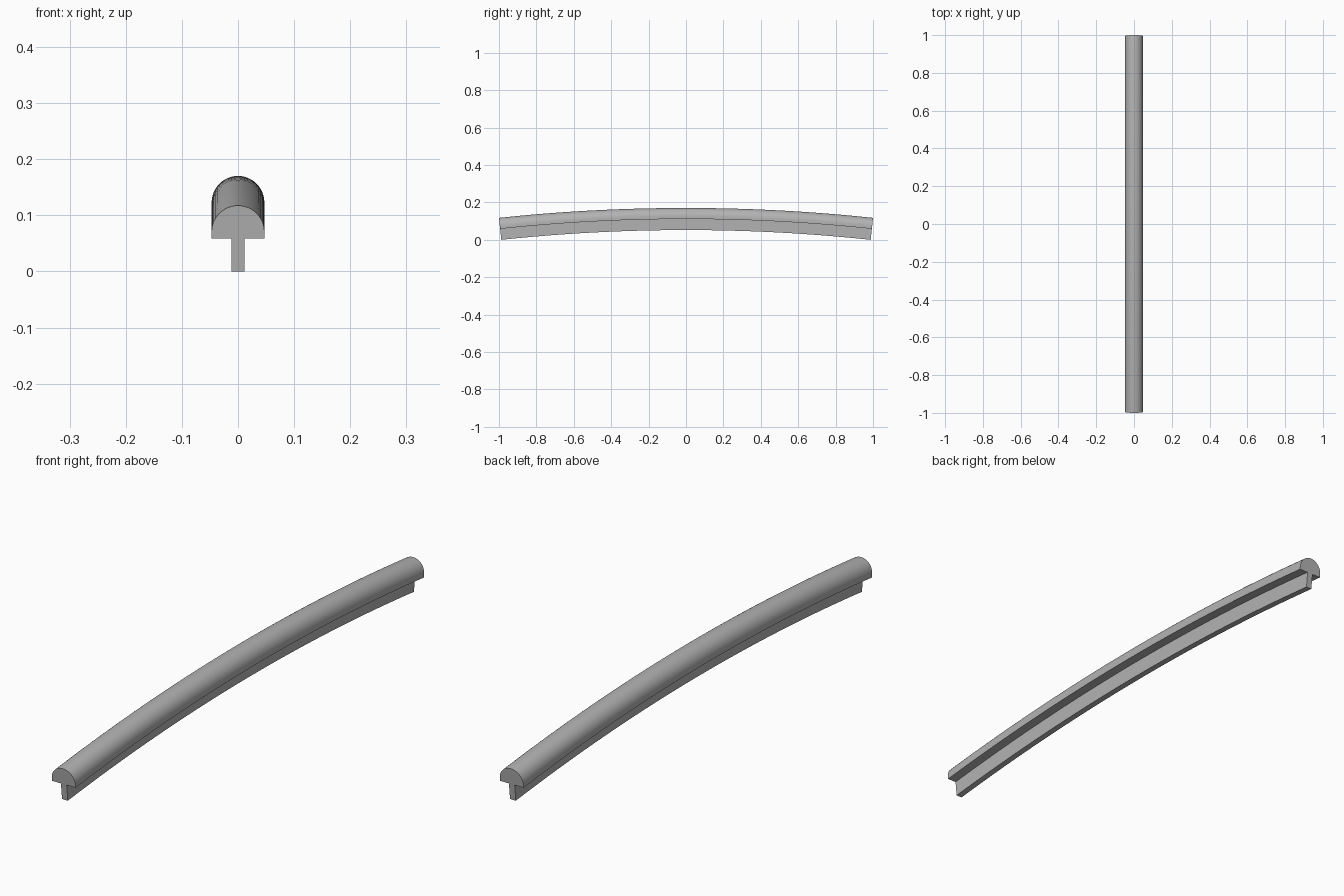
import bpy, bmesh
from math import sin, cos, asin, pi

cube = bpy.data.objects.get("Cube")
if cube:
    bpy.data.objects.remove(cube, do_unlink=True)

# Dimensions
HALF_W, STEM_W = 0.047, 0.0115
HEAD_BASE, HEAD_SPRING = 0.059, 0.071
HEIGHT = HEAD_SPRING + HALF_W
CROWN, RADIUS = 0.17, 9.5
ROUND_STEPS, BEND_STEPS = 24, 32

grey = bpy.data.materials.new("satin_grey")
grey.use_nodes = True
colour = (0.45, 0.45, 0.45, 1)
grey.diffuse_color = colour
grey.node_tree.nodes["Principled BSDF"].inputs["Base Color"].default_value = colour

# Cross-section: half-round head on a narrow stem, counter-clockwise
profile = [(-STEM_W, HEAD_BASE), (-STEM_W, 0), (STEM_W, 0),
           (STEM_W, HEAD_BASE), (HALF_W, HEAD_BASE)]
for i in range(ROUND_STEPS + 1):
    a = pi * i / ROUND_STEPS
    profile.append((HALF_W * cos(a), HEAD_SPRING + HALF_W * sin(a)))
profile.append((-HALF_W, HEAD_BASE))

# Sweep the section along a shallow arch, with ends square to the arch
bm = bmesh.new()
half_angle = asin(1 / RADIUS)
rings = []
for i in range(BEND_STEPS + 1):
    t = half_angle * (2 * i / BEND_STEPS - 1)
    ring = []
    for x, h in profile:
        r = RADIUS - HEIGHT + h
        ring.append(bm.verts.new((x, r * sin(t), CROWN - RADIUS + r * cos(t))))
    rings.append(ring)
for a, b in zip(rings, rings[1:]):
    for j in range(len(profile)):
        k = (j + 1) % len(profile)
        bm.faces.new((a[j], a[k], b[k], b[j]))
bm.faces.new(rings[0])
bm.faces.new(rings[-1][::-1])
bmesh.ops.recalc_face_normals(bm, faces=bm.faces)

# Stand the lowest edge on the ground
low = min(v.co.z for v in bm.verts)
bmesh.ops.translate(bm, verts=bm.verts, vec=(0, 0, -low))

mesh = bpy.data.meshes.new("arched_rail")
bm.to_mesh(mesh)
bm.free()
mesh.materials.append(grey)
rail = bpy.data.objects.new("arched_rail", mesh)
bpy.context.collection.objects.link(rail)
bpy.ops.object.select_all(action="DESELECT")
rail.select_set(True)
bpy.context.view_layer.objects.active = rail
bpy.ops.object.shade_smooth_by_angle(angle=pi / 6)
